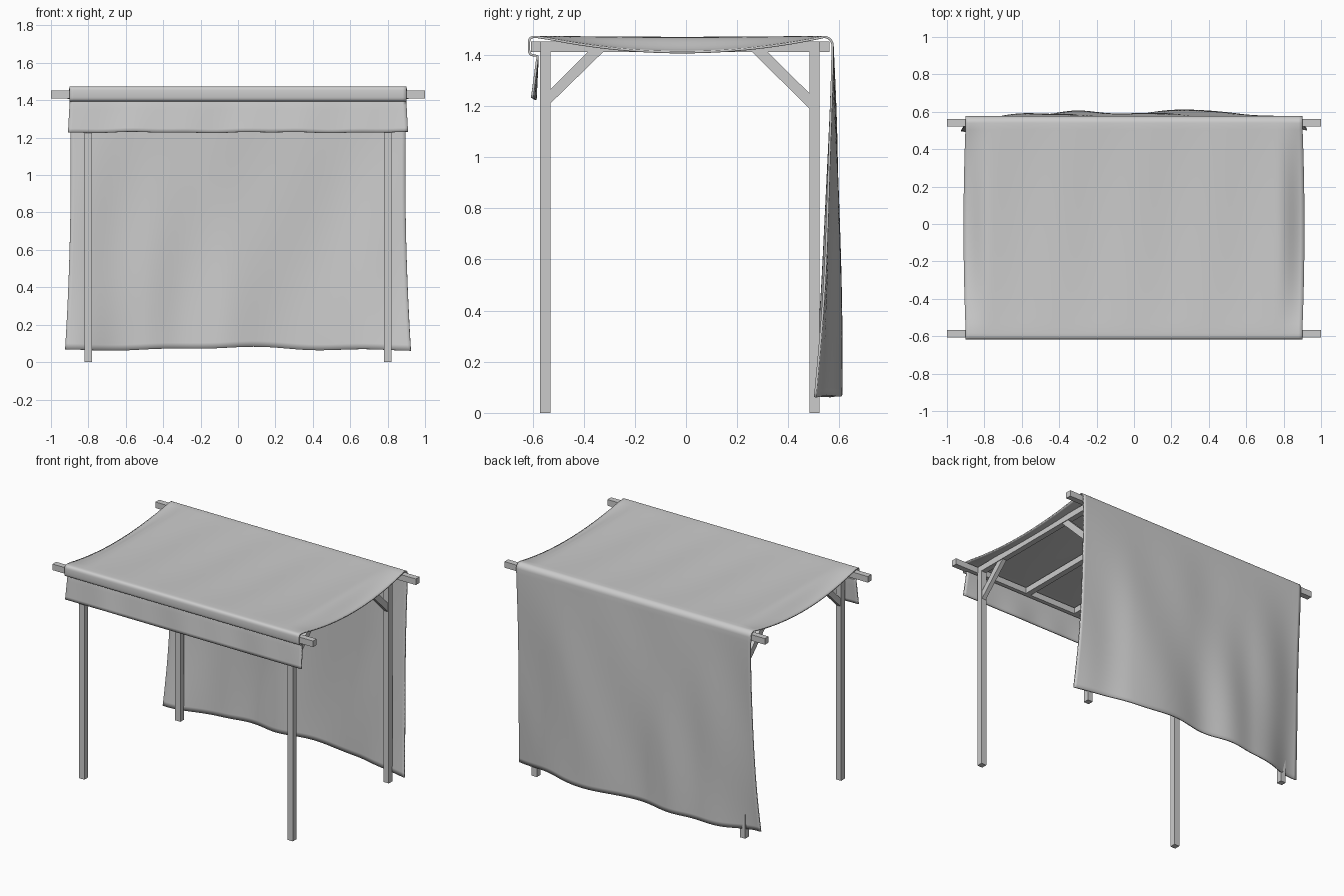
import bpy, bmesh, math
from mathutils import Vector

cube = bpy.data.objects.get("Cube")
if cube:
    bpy.data.objects.remove(cube, do_unlink=True)

# One plain grey for timber and cloth
grey = bpy.data.materials.new("plain grey")
grey.use_nodes = True
colour = (0.6, 0.6, 0.6, 1)
grey.diffuse_color = colour
grey.node_tree.nodes["Principled BSDF"].inputs["Base Color"].default_value = colour


def make_object(name, bm):
    bmesh.ops.recalc_face_normals(bm, faces=bm.faces)
    mesh = bpy.data.meshes.new(name)
    bm.to_mesh(mesh)
    bm.free()
    mesh.materials.append(grey)
    obj = bpy.data.objects.new(name, mesh)
    bpy.context.collection.objects.link(obj)
    return obj


def box(name, lo, hi):
    bm = bmesh.new()
    bmesh.ops.create_cube(bm, size=1)
    lo, hi = Vector(lo), Vector(hi)
    for v in bm.verts:
        v.co = (lo + hi) / 2 + v.co * (hi - lo)
    return make_object(name, bm)


def brace(name, x, outline):
    bm = bmesh.new()
    face = bm.faces.new([bm.verts.new((x - 0.015, y, z)) for y, z in outline])
    made = bmesh.ops.extrude_face_region(bm, geom=[face])["geom"]
    for v in made:
        if isinstance(v, bmesh.types.BMVert):
            v.co.x += 0.03
    return make_object(name, bm)


def smooth(a, b, x):
    t = min(max((x - a) / (b - a), 0), 1)
    return t * t * (3 - 2 * t)


# Timber frame
BEAM_LOW, BEAM_TOP = 1.41, 1.452
for side, x in (("right", -0.8), ("left", 0.8)):
    box(f"front_{side}_post", (x - 0.02, -0.57, 0), (x + 0.02, -0.53, BEAM_LOW))
    box(f"back_{side}_post", (x - 0.02, 0.482, 0), (x + 0.02, 0.522, BEAM_LOW))
    brace(f"front_{side}_brace", x,
          [(-0.53, 1.21), (-0.325, 1.41), (-0.385, 1.41), (-0.53, 1.265)])
    brace(f"back_{side}_brace", x,
          [(0.482, 1.19), (0.26, 1.41), (0.32, 1.41), (0.482, 1.25)])
box("front_rail", (-1, -0.606, BEAM_LOW), (1, -0.566, BEAM_TOP))
box("back_rail", (-1, 0.522, BEAM_LOW), (1, 0.562, BEAM_TOP))
for i in range(5):
    x = -0.8 + 0.4 * i
    box(f"roof_beam_{i + 1}", (x - 0.02, -0.566, BEAM_LOW), (x + 0.02, 0.522, BEAM_TOP))


# Cloth sections: each returns a point for position x and fraction t
def valance(x, t):
    drop = 1 - t
    wave = 0.004 * math.sin(9 * x) + 0.003 * math.sin(21 * x + 1)
    return (x * (1 + 0.01 * drop), -0.58 - drop * (0.015 + wave),
            1.228 + 0.167 * t + drop * 0.6 * wave)


def front_roll(x, t):
    # Rounded fold under and around the front rail
    a = math.pi * (1.5 - t)
    c, s = math.cos(a), math.sin(a)
    return (x, -0.584 + 0.03 * math.copysign(abs(c) ** 0.5, c),
            1.434 + 0.036 * math.copysign(abs(s) ** 0.5, s))


def roof(x, t):
    y = -0.57 + 1.11 * t
    hump = 4 * t * (1 - t)
    edge = smooth(0.76, 0.9, abs(x))
    between = math.sin(math.pi * x / 0.4) ** 2 * (1 - edge)
    z = 1.47 - hump * (0.056 * edge + 0.008 * between + 0.004)
    return (x * (1 + 0.012 * hump), y, z)


def back_roll(x, t):
    a = math.pi / 2 * (1 - t)
    return (x, 0.54 + 0.033 * math.cos(a), 1.437 + 0.033 * math.sin(a))


def curtain(x, t):
    # Two broad folds swing outward, the outer corners swing inward
    folds = (0.022 * math.exp(-((x + 0.35) / 0.2) ** 2)
             + 0.042 * math.exp(-((x - 0.27) / 0.16) ** 2)
             + 0.008 * math.sin(17 * x) - 0.072 * smooth(0.5, 0.92, abs(x)))
    ripple = 0.005 * math.sin(11 * x + 5 * t) * math.sin(math.pi * t)
    wide = x * (1 - 0.04 * t + 0.067 * t * t)
    hem = 0.065 + 0.015 * math.exp(-(x / 0.3) ** 2) + 0.004 * math.sin(12 * x)
    return (wide, 0.573 + folds * t ** 1.2 + ripple + 0.01 * math.sin(math.pi * t),
            1.437 + (hem - 1.437) * t)


# Cloth sheet: one grid running from valance hem over the roof to curtain hem
sections = [(valance, 8), (front_roll, 14), (roof, 32), (back_roll, 6), (curtain, 44)]
columns = 90
bm = bmesh.new()
rows = []
for section, steps in sections:
    first = 0 if section is valance else 1
    for j in range(first, steps + 1):
        rows.append([bm.verts.new(section(-0.9 + 1.8 * i / columns, j / steps))
                     for i in range(columns + 1)])
for low, high in zip(rows, rows[1:]):
    for i in range(columns):
        bm.faces.new((low[i], low[i + 1], high[i + 1], high[i]))
cloth = make_object("cloth_cover", bm)
thickness = cloth.modifiers.new("thickness", "SOLIDIFY")
thickness.thickness = 0.009
thickness.offset = 0
bpy.context.view_layer.objects.active = cloth
cloth.select_set(True)
bpy.ops.object.shade_smooth_by_angle(angle=math.radians(50))
